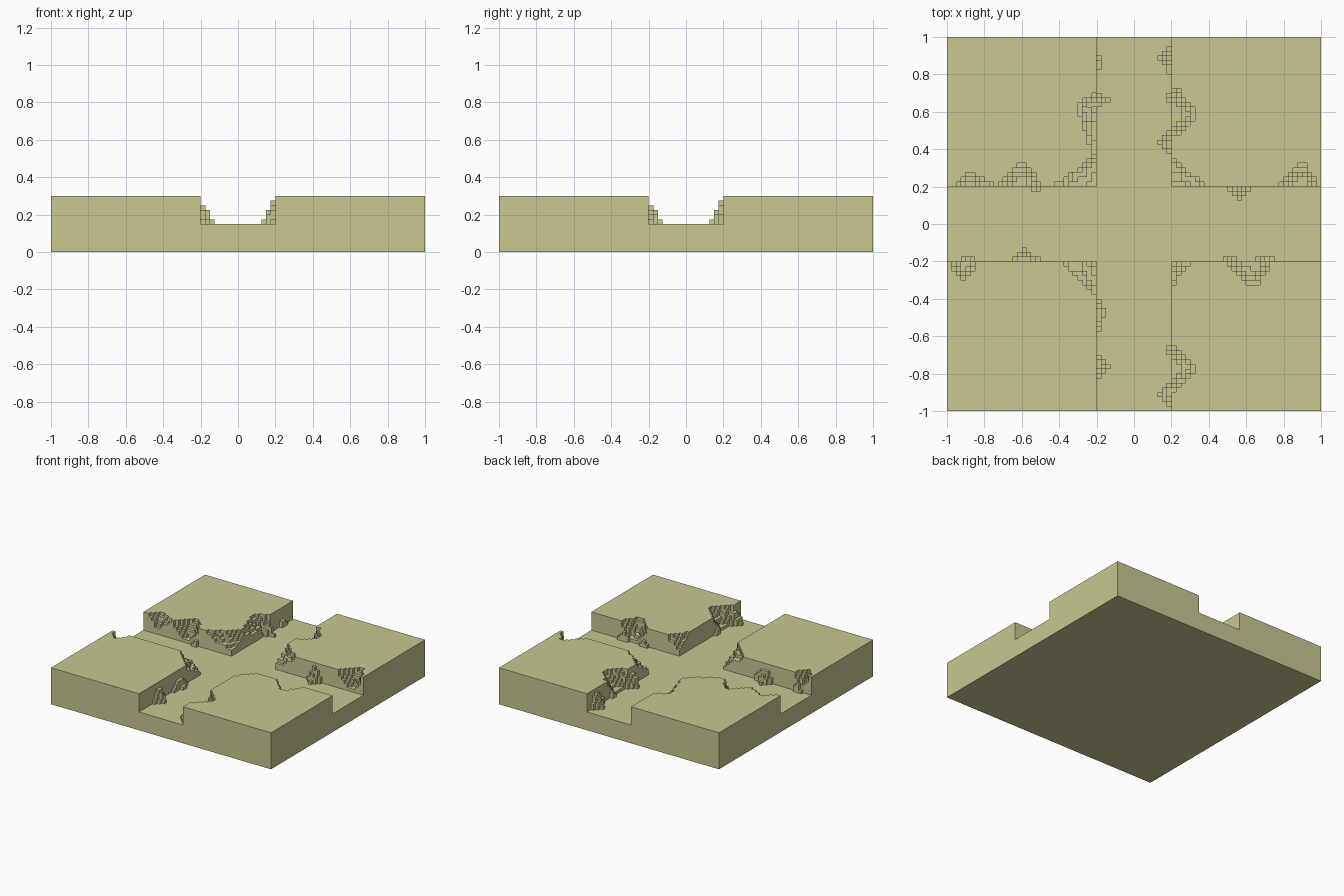
import bpy, bmesh, random

if "Cube" in bpy.data.objects:
    bpy.data.objects.remove(bpy.data.objects["Cube"])

random.seed(4)
CELL = 0.025          # size of one chipped cube
HALF, TRENCH = 40, 8  # half width of slab and of trench, in cells
FLOOR, TOP = 6, 12    # trench floor and block top, in cells

# Chips cut into the block rims: wall direction, block signs, start, end, peak, depth
BITES = [
    ('x', -1, 1, 30, 38, 35, 2.6), ('x', -1, 1, 20, 29, 24, 4.6),
    ('y', -1, 1, 14, 28, 29 - 1, 1.0), ('y', -1, 1, 15, 28, 29 - 2, 1.5),
    ('y', -1, 1, 14, 28, 22 + 7, 1.0), ('y', -1, 1, 15, 27, 29.5, 3.6),
    ('y', 1, 1, 19, 29, 23, 5.4), ('x', 1, 1, 31, 39, 36, 4.7),
    ('x', -1, -1, 34, 39, 36.5, 3.8), ('x', 1, -1, 20, 29, 25.5, 5.0),
    ('y', 1, -1, 26, 36, 31, 4.6),
]
# Rubble heaped against the walls: same layout
RUBBLE = [
    ('x', -1, 1, 20, 22, 21, 1.5), ('y', -1, 1, 25, 28, 26.5, 2.6),
    ('y', -1, 1, 33, 36, 34.5, 1.5), ('y', 1, 1, 32, 38, 36, 2.6),
    ('y', 1, 1, 26, 28, 27, 1.5), ('y', 1, 1, 15, 20, 17, 2.6),
    ('x', 1, 1, 20, 25, 23, 2.6), ('x', -1, -1, 34, 37, 35.5, 1.5),
    ('x', -1, -1, 20, 26, 24, 2.6), ('y', -1, -1, 16, 23, 19, 1.8),
    ('y', -1, -1, 28, 33, 30, 2.6), ('x', 1, -1, 19, 22, 20.5, 1.5),
    ('x', 1, -1, 26, 30, 28, 1.5), ('y', 1, -1, 34, 39, 36, 2.6),
    ('y', 1, -1, 26, 28, 27, 1.5),
]
# Worn inner corners: block signs -> reach along x and along y
CORNERS = {(-1, 1): (10, 8), (1, 1): (8, 7), (-1, -1): (8, 8), (1, -1): (4.5, 5.5)}


def tent(t, start, end, peak, depth):
    """Depth of a chip at position t along the wall."""
    if not start <= t <= end:
        return 0
    peak = min(max(peak, start + 1), end - 1)
    k = (t - start) / (peak - start) if t < peak else (end - t) / (end - peak)
    return depth * min(1, 0.2 + k)


def column_height(i, j):
    """Height in cells of the column at grid cell i, j."""
    x, y = i + 0.5 - HALF, j + 0.5 - HALF
    sx, sy = (1 if x > 0 else -1), (1 if y > 0 else -1)
    ax, ay = abs(x), abs(y)
    inside = ax > TRENCH and ay > TRENCH
    h = TOP if inside else FLOOR
    for wall, bx, by, *shape in (BITES if inside else RUBBLE):
        if (bx, by) != (sx, sy):
            continue
        along, across = (ax, ay) if wall == 'x' else (ay, ax)
        if along < TRENCH:
            continue
        d = abs(across - TRENCH)
        gap = tent(along, *shape) - d
        if gap > 0:
            if inside:
                h = min(h, TOP - min(5, 1 + int(gap * 1.1 + random.random())))
            else:
                h = max(h, FLOOR + 1 + int(gap * 1.6 + random.random() * 0.8))
    if inside:
        lx, ly = CORNERS[sx, sy]
        s = ((ax - TRENCH) / lx) ** 0.85 + ((ay - TRENCH) / ly) ** 0.85
        if s < 1:
            h = min(h, TOP - 1 - int((1 - s) * 4.5 + random.random() * 0.9))
    return min(h, TOP)


# Crossed-trench slab built from the exposed faces of its cubes
N = 2 * HALF
height = [[column_height(i, j) for j in range(N)] for i in range(N)]
bm = bmesh.new()
grid = {}


def vert(*key):
    if key not in grid:
        x, y, z = key
        grid[key] = bm.verts.new(((x - HALF) * CELL, (y - HALF) * CELL, z * CELL))
    return grid[key]


def quad(*keys):
    bm.faces.new([vert(*k) for k in keys])


def get(i, j):
    return height[i][j] if 0 <= i < N and 0 <= j < N else 0


for i in range(N):
    for j in range(N):
        h = height[i][j]
        quad((i, j, h), (i + 1, j, h), (i + 1, j + 1, h), (i, j + 1, h))
        quad((i, j, 0), (i, j + 1, 0), (i + 1, j + 1, 0), (i + 1, j, 0))
        # Corners run so that each side face points outwards
        for di, dj, a, b in ((1, 0, (1, 0), (1, 1)), (-1, 0, (0, 1), (0, 0)),
                             (0, 1, (1, 1), (0, 1)), (0, -1, (0, 0), (1, 0))):
            p, q = (i + a[0], j + a[1]), (i + b[0], j + b[1])
            for z in range(get(i + di, j + dj), h):
                quad((*p, z), (*q, z), (*q, z + 1), (*p, z + 1))

# Merge the flat areas into large faces
bmesh.ops.dissolve_limit(bm, angle_limit=0.01, verts=bm.verts[:], edges=bm.edges[:])
mesh = bpy.data.meshes.new("trench_slab")
bm.to_mesh(mesh)
bm.free()

sand = bpy.data.materials.new("pale_sand")
sand.diffuse_color = (0.58, 0.58, 0.29, 1)
sand.use_nodes = True
sand.node_tree.nodes["Principled BSDF"].inputs["Base Color"].default_value = sand.diffuse_color
mesh.materials.append(sand)
slab = bpy.data.objects.new("trench_slab", mesh)
bpy.context.collection.objects.link(slab)
